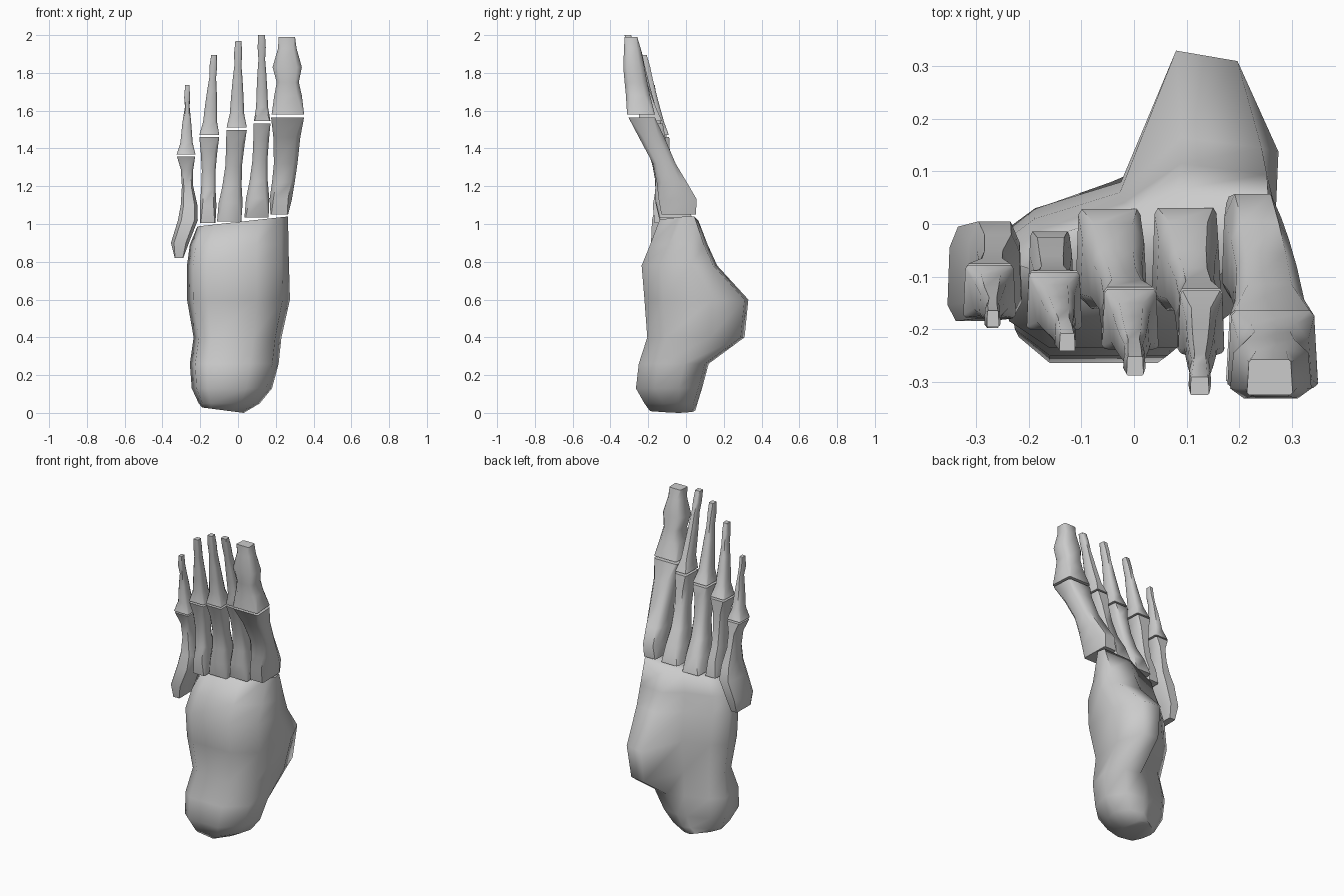
import bpy, math


def loft(name, rings, angle=55):
    """Skin a stack of equal-length rings, capped at both ends."""
    n = len(rings[0])
    verts = [p for r in rings for p in r]
    faces = [(k * n + i, k * n + (i + 1) % n, (k + 1) * n + (i + 1) % n, (k + 1) * n + i)
             for k in range(len(rings) - 1) for i in range(n)]
    last = (len(rings) - 1) * n
    faces += [tuple(reversed(range(n))), tuple(range(last, last + n))]
    me = bpy.data.meshes.new(name)
    me.from_pydata(verts, [], faces)
    me.shade_smooth()
    me.set_sharp_from_angle(angle=math.radians(angle))
    ob = bpy.data.objects.new(name, me)
    bpy.context.collection.objects.link(ob)
    return ob


def bone_ring(z, x0, x1, y0, y1, c):
    """Chamfered box section, a little narrower at the back; c is the chamfer."""
    w, d = x1 - x0, y1 - y0
    uv = [(c, 0), (1 - c, 0), (1, c), (.96, 1 - 1.3 * c), (.96 - c, 1),
          (.04 + c, 1), (.04, 1 - 1.3 * c), (0, c)]
    return [(x0 + u * w, y0 + v * d, z) for u, v in uv]


def bone(name, rows):
    # boxy at the joints, rounder along the shaft
    ends = (0, len(rows) - 1)
    loft(name, [bone_ring(*r, .05 if i in ends else .17) for i, r in enumerate(rows)])


def block_ring(z, x0, x1, yf, yl, yb, xb, corner=.6, tilt=0):
    """Heel block section: flat front, ridge at the back right."""
    w = x1 - x0
    pts = [(x0 + .20 * w, yf), (x1 - .32 * w, yf), (x1 - .07 * w, yf + .10),
           (x1, yf + .65 * (yb - yf)), (xb + corner * (x1 - xb), yb - .02), (xb, yb),
           (x0 + .45 * w, yl), (x0 + .15 * w, yl - .05), (x0, yl - .11),
           (x0 + .06 * w, yf + .05)]
    return [(x, y, z + tilt * (x - x1)) for x, y in pts]


# Heel and ankle block
loft("heel_block", [block_ring(*r) for r in [
    (0.00, -.19, .03, -.19, .03, .05, -.06, .6, -.13),
    (0.05, -.208, .115, -.22, .045, .06, -.02),
    (0.13, -.245, .18, -.265, .07, .085, .00),
    (0.26, -.255, .215, -.25, .08, .12, .05),
    (0.40, -.235, .23, -.205, .06, .31, .08, .66),
    (0.60, -.27, .275, -.22, .08, .33, .08),
    (0.78, -.27, .27, -.235, .06, .165, .09, .85),
    (0.89, -.255, .267, -.19, .04, .115, .09, .92),
    (1.04, -.215, .265, -.14, .03, .065, .08, .95, .11)]], 75)

# Big toe
bone("long_bone_1", [
    (1.05, .172, .265, -.13, .052), (1.13, .167, .285, -.145, .057),
    (1.22, .180, .300, -.155, .005), (1.32, .190, .315, -.175, -.055),
    (1.46, .187, .330, -.25, -.115), (1.565, .175, .350, -.305, -.165)])
bone("toe_bone_1", [
    (1.58, .178, .350, -.312, -.165), (1.68, .192, .338, -.318, -.19),
    (1.75, .205, .322, -.325, -.205), (1.83, .183, .338, -.332, -.22),
    (1.93, .212, .310, -.328, -.24), (1.99, .215, .302, -.325, -.258)])

# Little toe
bone("long_bone_5", [
    (0.82, -.335, -.290, -.17, -.03), (0.90, -.355, -.260, -.185, -.005),
    (1.02, -.318, -.213, -.18, .005), (1.10, -.303, -.215, -.16, -.02),
    (1.20, -.297, -.237, -.145, -.05), (1.29, -.303, -.237, -.155, -.065),
    (1.357, -.323, -.227, -.175, -.075)])
bone("toe_bone_5", [
    (1.367, -.325, -.225, -.178, -.078), (1.43, -.305, -.240, -.175, -.095),
    (1.54, -.294, -.248, -.18, -.12), (1.62, -.281, -.256, -.185, -.14),
    (1.67, -.285, -.254, -.198, -.155), (1.735, -.280, -.257, -.196, -.165)])

# Middle toes: (base), (head), (tip) each as x, y, z, width, depth
TOES = {
    2: ((.098, -.055, 1.035, .135, .180), (.128, -.185, 1.54, .088, .120), (.125, -.308, 2.00, .036, .034)),
    3: ((-.047, -.055, 1.012, .135, .175), (-.007, -.180, 1.505, .108, .115), (.002, -.270, 1.97, .032, .036)),
    4: ((-.160, -.090, 1.005, .086, .160), (-.152, -.145, 1.467, .106, .110), (-.127, -.225, 1.895, .030, .034)),
}
# Profiles: position along bone, width factor, depth factor
LONG = [(0, .95, .95), (.2, .98, 1), (.38, .82, .72), (.6, .74, .68), (.82, .86, .82), (.985, 1, 1)]
TIP = [(.01, 1, 1), (.17, .80, .88), (.36, .82, .85), (.55, .80, .85), (.72, .70, .9), (.86, 1.0, 1.05), (1, 1, 1)]


def spread(a, b, profile):
    rows = []
    for t, fw, fd in profile:
        x, y, z, w, d = (p + (q - p) * t for p, q in zip(a, b))
        rows.append((z, x - w * fw / 2, x + w * fw / 2, y - d * fd / 2, y + d * fd / 2))
    return rows


for k, (base, head, tip) in TOES.items():
    bone(f"long_bone_{k}", spread(base, head, LONG))
    bone(f"toe_bone_{k}", spread(head, tip, TIP))
